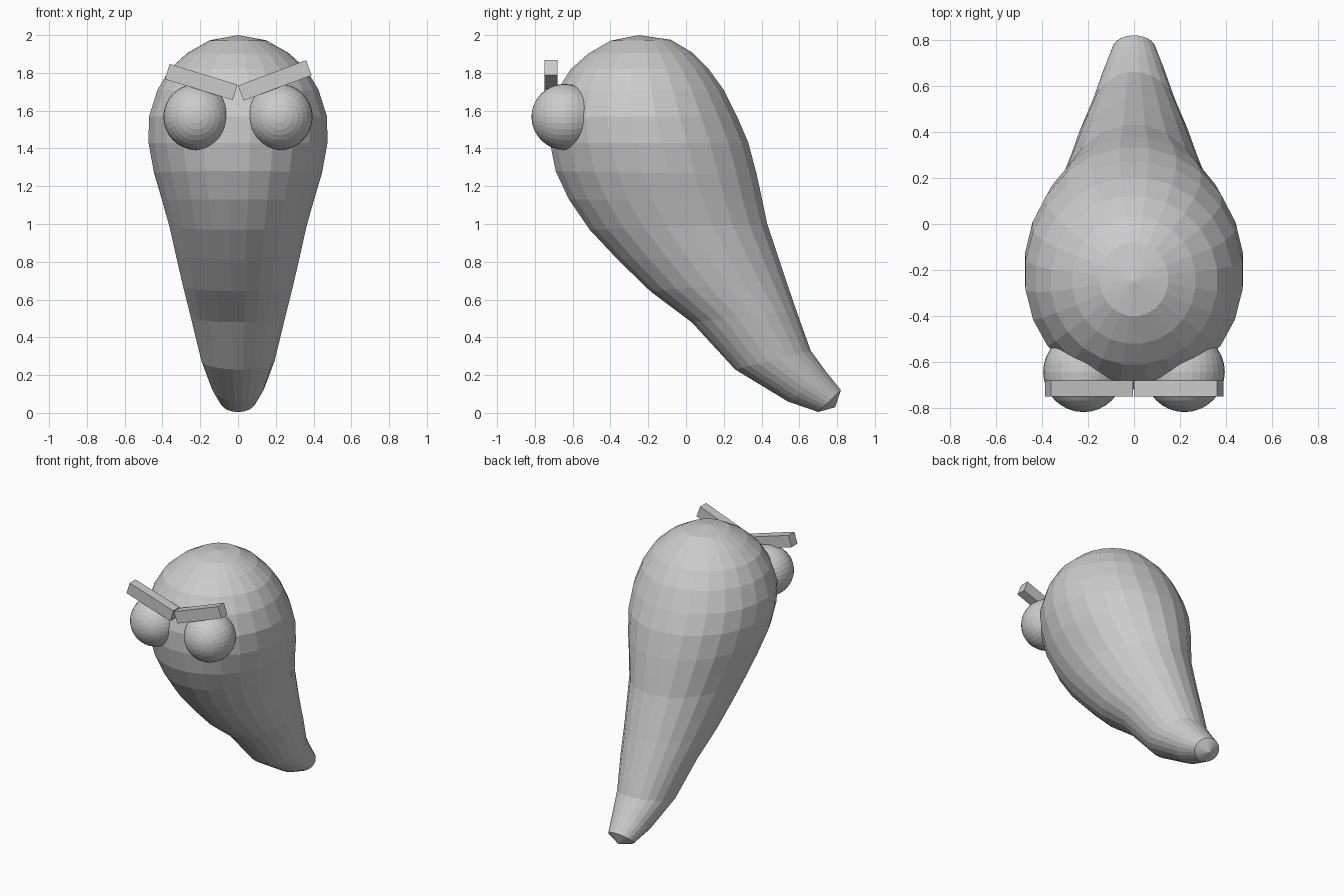
import bpy, bmesh, math
from mathutils import Matrix, Vector

cube = bpy.data.objects.get("Cube")
if cube:
    bpy.data.objects.remove(cube)

# Single plain grey
grey = bpy.data.materials.new("plain grey")
grey.use_nodes = True
grey.diffuse_color = (0.6, 0.6, 0.6, 1)
grey.node_tree.nodes["Principled BSDF"].inputs["Base Color"].default_value = grey.diffuse_color


def finish(bm, name):
    bmesh.ops.recalc_face_normals(bm, faces=bm.faces)
    mesh = bpy.data.meshes.new(name)
    bm.to_mesh(mesh)
    bm.free()
    mesh.materials.append(grey)
    obj = bpy.data.objects.new(name, mesh)
    bpy.context.collection.objects.link(obj)
    return obj


# Body: tilting elliptical rings, each (front y, front z, back y, back z, half width)
SIDES = 24
rings = [
    (-0.40, 1.97, -0.08, 1.975, 0.15),
    (-0.52, 1.90, 0.03, 1.91, 0.27),
    (-0.61, 1.82, 0.12, 1.82, 0.365),
    (-0.68, 1.71, 0.20, 1.71, 0.43),
    (-0.72, 1.57, 0.27, 1.57, 0.475),
    (-0.72, 1.43, 0.33, 1.43, 0.478),
    (-0.69, 1.28, 0.375, 1.26, 0.448),
    (-0.62, 1.13, 0.405, 1.12, 0.405),
    (-0.51, 0.97, 0.43, 1.00, 0.365),
    (-0.36, 0.81, 0.48, 0.85, 0.33),
    (-0.19, 0.645, 0.53, 0.70, 0.293),
    (0.03, 0.48, 0.585, 0.54, 0.252),
    (0.26, 0.23, 0.66, 0.33, 0.195),
    (0.54, 0.06, 0.74, 0.22, 0.14),
    (0.70, 0.005, 0.82, 0.12, 0.095),
]
bm = bmesh.new()
loops = []
for fy, fz, by, bz, width in rings:
    loop = []
    for i in range(SIDES):
        a = math.tau * (i + 0.5) / SIDES
        t = (1 - math.cos(a) / math.cos(math.pi / SIDES)) / 2
        loop.append(bm.verts.new((width * math.sin(a), fy + (by - fy) * t, fz + (bz - fz) * t)))
    loops.append(loop)
for a, b in zip(loops, loops[1:]):
    for i in range(SIDES):
        j = (i + 1) % SIDES
        bm.faces.new((a[i], a[j], b[j], b[i]))

# Crown and blunt tail tip
for loop, tip in ((loops[0], (0, -0.25, 2.0)), (loops[-1], (0, 0.79, 0.03))):
    pole = bm.verts.new(tip)
    for i in range(SIDES):
        bm.faces.new((loop[i], loop[(i + 1) % SIDES], pole))
finish(bm, "body")

# Bulging eyes with their poles facing forward, and slanted brow bars
for side, label, tilt, length, brow_z in ((1, "left", 20.5, 0.385, 1.76), (-1, "right", 17, 0.375, 1.752)):
    bm = bmesh.new()
    bmesh.ops.create_uvsphere(bm, u_segments=32, v_segments=16, radius=0.175)
    bmesh.ops.transform(bm, verts=bm.verts, matrix=Matrix.Rotation(math.pi / 2, 4, "X"))
    finish(bm, label + "_eye").location = (side * 0.22, -0.643, 1.567)

    bm = bmesh.new()
    bmesh.ops.create_cube(bm, size=1)
    bmesh.ops.scale(bm, vec=Vector((length, 0.07, 0.085)), verts=bm.verts)
    brow = finish(bm, label + "_brow")
    brow.location = (side * 0.195, -0.715, brow_z)
    brow.rotation_euler.y = -side * math.radians(tilt)
